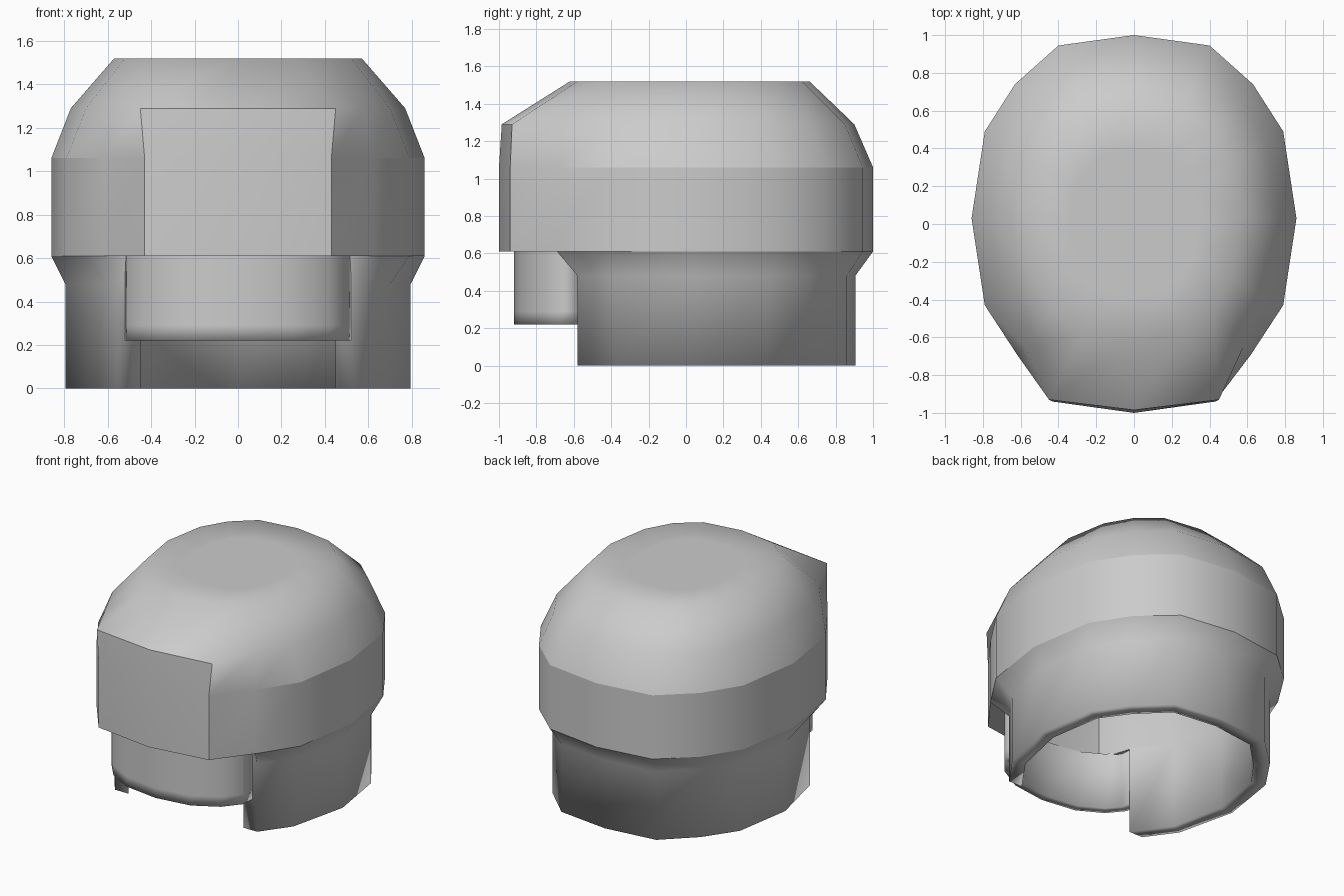
import bpy, bmesh, math

if "Cube" in bpy.data.objects:
    bpy.data.objects.remove(bpy.data.objects["Cube"])


def mirrored(half, closed):
    """Complete a half outline (counter-clockwise, ending on x = 0) across the x axis."""
    other = [(-x, y) for x, y in reversed(half[:-1])]
    return half + (other[:-1] if closed else other)


def loft(name, levels, closed, angle, sharp):
    """Skin (z, half outline) levels, running up the inside then the outside.
    Closed rings are capped at both ends; open strips become a closed wall section."""
    bm = bmesh.new()
    rings = [[bm.verts.new((x, y, z)) for x, y in mirrored(half, closed)] for z, half in levels]
    n = len(rings[0])
    pairs = list(zip(rings, rings[1:]))
    if closed:
        bm.faces.new(reversed(rings[0]))
        bm.faces.new(rings[-1])
    else:
        pairs.append((rings[-1], rings[0]))
        bm.faces.new([r[0] for r in reversed(rings)])
        bm.faces.new([r[-1] for r in rings])
    for a, b in pairs:
        for i in range(n if closed else n - 1):
            j = (i + 1) % n
            bm.faces.new((a[i], a[j], b[j], b[i]))
    bmesh.ops.recalc_face_normals(bm, faces=bm.faces)
    for e in bm.edges:
        e.smooth = not sharp(*[v.co for v in e.verts])
    mesh = bpy.data.meshes.new(name)
    bm.to_mesh(mesh)
    bm.free()
    ob = bpy.data.objects.new(name, mesh)
    bpy.context.collection.objects.link(ob)
    bpy.ops.object.select_all(action='DESELECT')
    ob.select_set(True)
    bpy.context.view_layer.objects.active = ob
    bpy.ops.object.shade_smooth_by_angle(angle=math.radians(angle))
    return ob


def scaled(half, s):
    return [(x * s, y * s) for x, y in half]


# Outlines, right half: upright band, shoulder and flat top (front to back)
band = [(0, -1), (.43, -.94), (.62, -.69), (.79, -.43), (.86, .03),
        (.79, .49), (.63, .74), (.40, .945), (0, 1)]
shoulder = [(0, -.985), (.45, -.93), (.58, -.65), (.70, -.40), (.77, .03),
            (.70, .44), (.56, .67), (.36, .85), (0, .90)]
top = [(0, -.62), (.27, -.58), (.42, -.46), (.52, -.28), (.57, .03),
       (.52, .32), (.42, .49), (.27, .62), (0, .66)]

# Neck wall outside and inside; the lining carries the inside up into the crown
neck = [(.555, -.58), (.70, -.38), (.795, .03), (.73, .44), (.58, .66), (.37, .86), (0, .905)]
inner = [(.45, -.58), (.62, -.34), (.70, .03), (.64, .40), (.51, .58), (.32, .77), (0, .81)]
lining = [(0, -.87), (.38, -.80)] + inner


def crown_sharp(a, b):
    band_edge = abs(a.z - 1.06) < .01 and abs(b.z - 1.06) < .01 and max(a.y, b.y) > -.6
    brow_corner = a.y < -.9 and b.y < -.9 and abs(a.x) > .4 and abs(a.x - b.x) < .1
    return band_edge or brow_corner


# Crown: hollow dome with a projecting brow panel
loft("crown_shell",
     [(1.39, scaled(top, .8)), (1.26, scaled(lining, .86)), (1.04, lining), (.61, lining),
      (.61, band), (1.06, band), (1.29, shoulder), (1.52, top), (1.52, scaled(top, .6))],
     True, 52, crown_sharp)

# Neck guard: open at the front, straight inside, flaring outside to meet the crown
loft("neck_guard", [(.615, inner), (0, inner), (0, neck), (.48, neck), (.61, band[2:])],
     False, 100, lambda a, b: min(a.z, b.z) > .6)

# Chin guard: curved strip hanging under the brow panel
chin = [(-.52, -.58), (-.51, -.68), (-.42, -.79), (-.25, -.885), (0, -.92)]
chin_inner = [(-.46, -.58), (-.45, -.66), (-.38, -.74), (-.23, -.825), (0, -.86)]
loft("chin_guard", [(.62, chin_inner), (.22, chin_inner), (.22, chin), (.29, chin), (.62, chin)],
     False, 100, lambda a, b: min(a.z, b.z) > .6)
